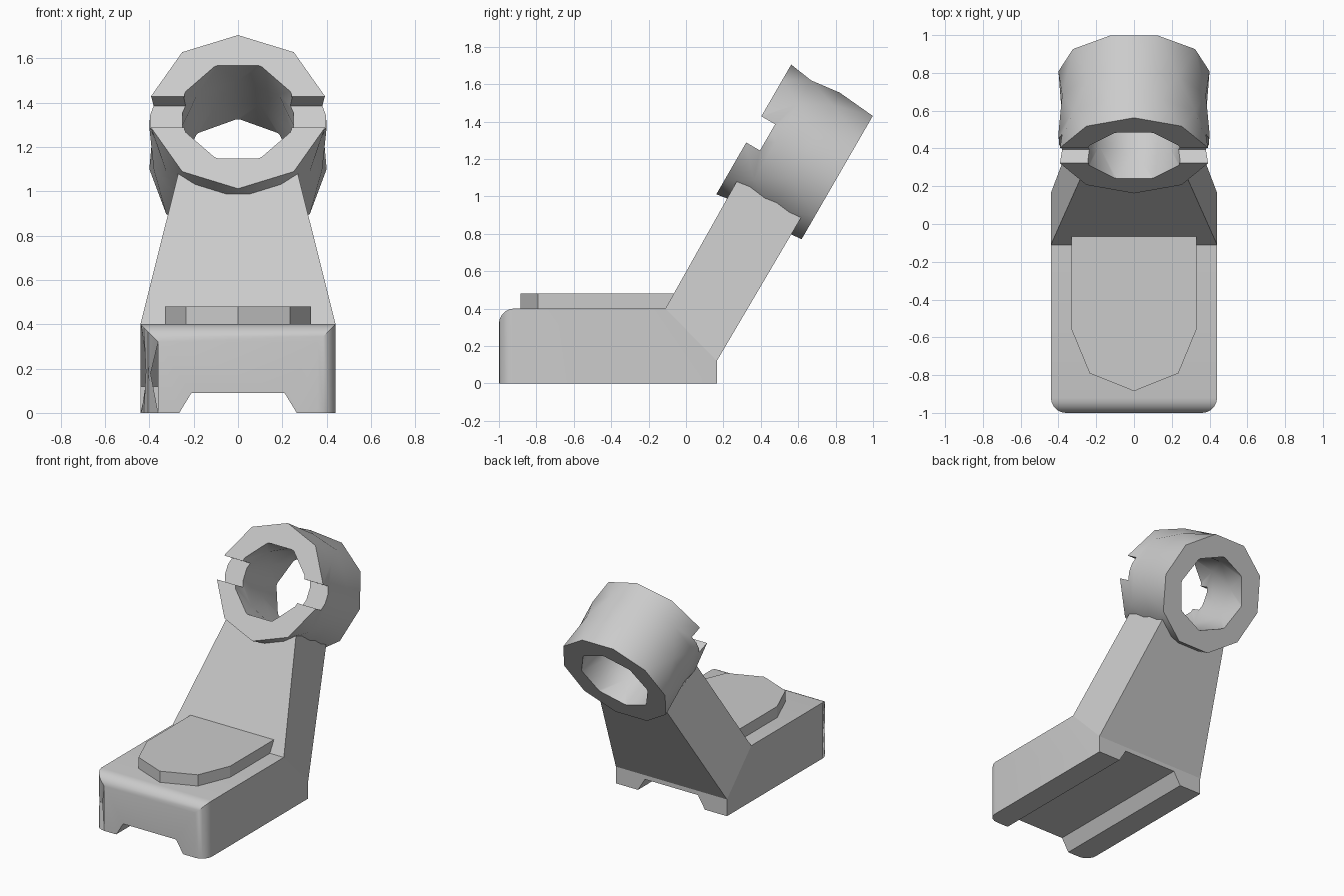
import bpy, bmesh, math
from mathutils import Matrix, Vector

if "Cube" in bpy.data.objects:
    bpy.data.objects.remove(bpy.data.objects["Cube"], do_unlink=True)

# Single grey material
grey = bpy.data.materials.new("plain grey")
grey.use_nodes = True
COLOUR = (0.6, 0.6, 0.6, 1)
grey.diffuse_color = COLOUR
grey.node_tree.nodes["Principled BSDF"].inputs["Base Color"].default_value = COLOUR

# Leaning frame: local z runs up the arm, local y along the barrel axis
LEAN = Matrix.Rotation(math.radians(-30), 4, 'X')
CENTRE = 1.357


def finish(name, bm, angle=30):
    bmesh.ops.recalc_face_normals(bm, faces=bm.faces)
    mesh = bpy.data.meshes.new(name)
    bm.to_mesh(mesh)
    bm.free()
    mesh.materials.append(grey)
    obj = bpy.data.objects.new(name, mesh)
    bpy.context.collection.objects.link(obj)
    smooth(obj, angle)
    return obj


def activate(obj):
    bpy.ops.object.select_all(action='DESELECT')
    obj.select_set(True)
    bpy.context.view_layer.objects.active = obj


def smooth(obj, angle):
    activate(obj)
    bpy.ops.object.shade_smooth_by_angle(angle=math.radians(angle))


def prism(bm, lower, upper):
    """Closed solid joining two matching loops of points."""
    a = [bm.verts.new(p) for p in lower]
    b = [bm.verts.new(p) for p in upper]
    bm.faces.new(a)
    bm.faces.new(b)
    n = len(a)
    for i in range(n):
        j = (i + 1) % n
        bm.faces.new((a[i], a[j], b[j], b[i]))


def drum(name, rings):
    """Faceted drum; rings of (position, radius, angles) alternate by half a step."""
    bm = bmesh.new()
    loops = []
    for pos, radius, angles in rings:
        loops.append([bm.verts.new(LEAN @ Vector((
            radius * math.sin(math.radians(t)), pos,
            CENTRE + radius * math.cos(math.radians(t))))) for t in angles])
    for k in range(len(loops) - 1):
        a, b = loops[k], loops[k + 1]
        ahead = rings[k][2][0] > rings[k + 1][2][0]
        for i in range(len(a)):
            j = (i + 1) % len(a)
            if ahead:
                bm.faces.new((a[i], a[j], b[j]))
                bm.faces.new((a[i], b[j], b[i]))
            else:
                bm.faces.new((a[i], a[j], b[i]))
                bm.faces.new((a[j], b[j], b[i]))
    bm.faces.new(loops[0])
    bm.faces.new(loops[-1])
    return finish(name, bm)


def steps(sides, start=0):
    return [start + i * 360 / sides for i in range(sides)]


def cut(target, cutter):
    cutter.hide_render = True
    activate(target)
    mod = target.modifiers.new("cut", 'BOOLEAN')
    mod.operation = 'DIFFERENCE'
    mod.solver = 'EXACT'
    mod.object = cutter
    bpy.ops.object.modifier_apply(modifier=mod.name)
    bpy.data.objects.remove(cutter, do_unlink=True)


# Base: block with a dovetail channel below, rear top sloped into the arm
W = 0.44
bm = bmesh.new()
foot = [(-W, 0), (-0.265, 0), (-0.21, 0.09), (0.21, 0.09), (0.265, 0), (W, 0)]
front = [bm.verts.new((x, -1, z)) for x, z in foot]
back = [bm.verts.new((x, 0.165, z)) for x, z in foot]
front_top = [bm.verts.new((x, -1, 0.4)) for x in (W, -W)]
heel = [bm.verts.new((x, 0.165, 0.12)) for x in (W, -W)]
joint = [bm.verts.new((x, -0.11, 0.4)) for x in (W, -W)]
bm.faces.new(front + front_top)
bm.faces.new(back + heel)
bm.faces.new(heel + joint[::-1])
bm.faces.new(joint + front_top[::-1])
for i in range(len(foot) - 1):
    bm.faces.new((front[i], front[i + 1], back[i + 1], back[i]))
for side, end in ((0, -1), (1, 0)):
    bm.faces.new((front[end], back[end], heel[side], joint[side], front_top[side]))
corners = [e for e in bm.edges
           if all(v.co.y < -0.99 and abs(v.co.x) > W - 0.01 for v in e.verts)]
bmesh.ops.bevel(bm, geom=corners, offset=0.08, segments=5, profile=0.5,
                affect='EDGES')
finish("base", bm)

# Raised pad with a pointed front
bm = bmesh.new()
half = [(0.33, 0), (0.33, -0.56), (0.235, -0.79)]
outline = half + [(0, -0.885)] + [(-x, y) for x, y in reversed(half)]
prism(bm, [(x, y, 0.39) for x, y in outline], [(x, y, 0.48) for x, y in outline])
finish("raised_pad", bm, 10)

# Leaning arm, tapering up into the barrel wall
bm = bmesh.new()
T = 0.267
prism(bm,
      [(W, -0.11, 0.4), (W, 0.165, 0.12), (-W, 0.165, 0.12), (-W, -0.11, 0.4)],
      [LEAN @ Vector((x, y, 1.083))
       for x, y in ((T, -0.305), (T, 0.09), (-T, 0.09), (-T, -0.305))])
finish("arm", bm, 10)

# Barrel: faceted ring with a bore and a cross slot in its front rim
rim = [0, 39, 78, 102, 141]
rim += [t + 180 for t in rim]
barrel = drum("barrel", [
    (-0.365, 0.4, rim), (-0.23, 0.4, steps(10, 18)),
    (-0.065, 0.4, steps(10)), (0.15, 0.4, steps(10, 18))])
bore = drum("bore_cutter", [
    (-0.38, 0.26, steps(8, 22.5)), (-0.2, 0.26, steps(8)),
    (-0.02, 0.26, steps(8, 22.5)), (0.165, 0.26, steps(8))])
cut(barrel, bore)

bm = bmesh.new()
slot_size = Matrix.Diagonal((1, 0.2, 0.162, 1))
bmesh.ops.create_cube(bm, size=1, matrix=LEAN @ Matrix.Translation(
    (0, -0.38, CENTRE)) @ slot_size)
cut(barrel, finish("slot_cutter", bm))
smooth(barrel, 30)
